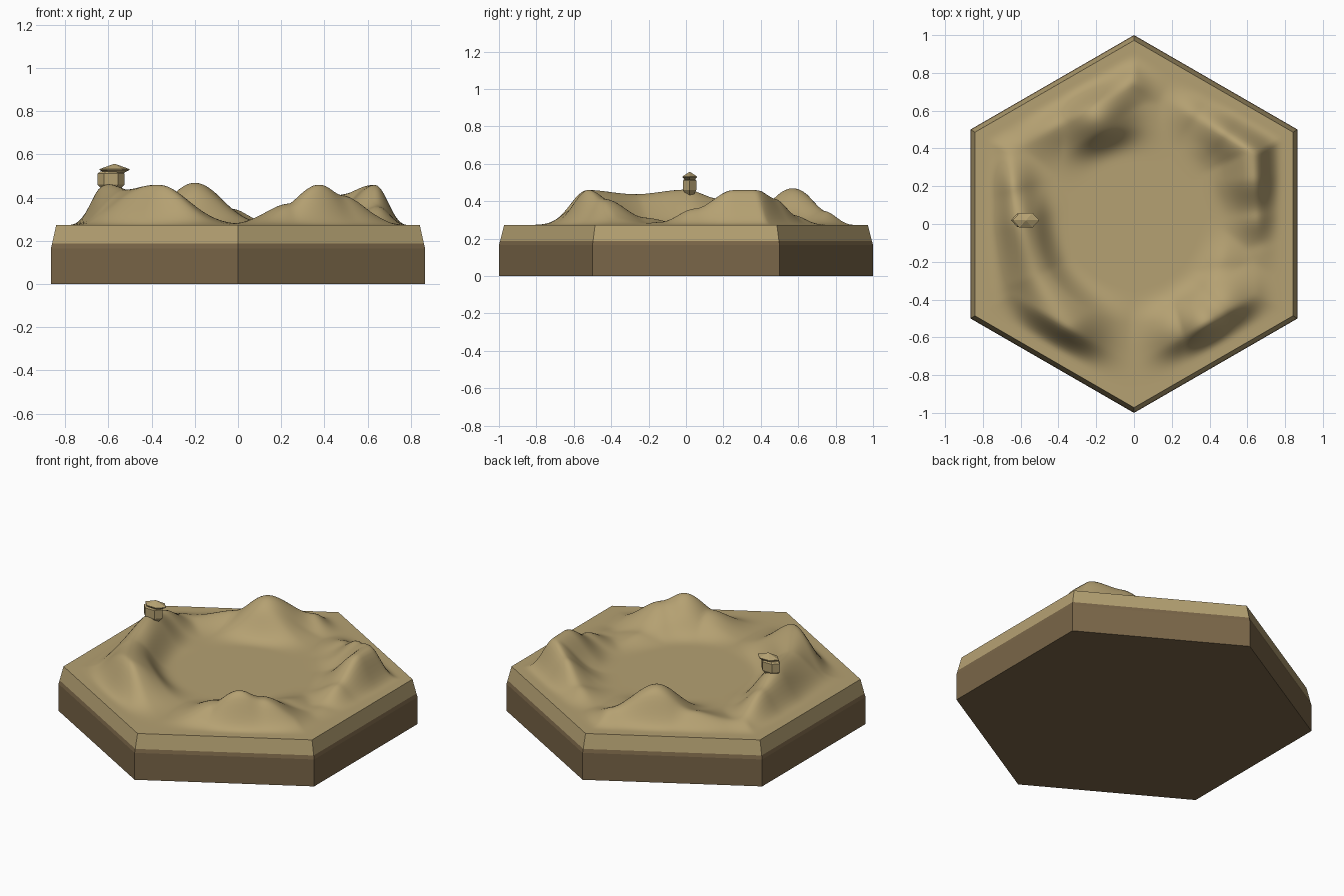
import bpy, bmesh, math
from mathutils import Vector

if "Cube" in bpy.data.objects:
    bpy.data.objects.remove(bpy.data.objects["Cube"])

def mat(name, rgb):
    m = bpy.data.materials.new(name)
    m.diffuse_color = (*rgb, 1)
    m.use_nodes = True
    m.node_tree.nodes["Principled BSDF"].inputs["Base Color"].default_value = m.diffuse_color
    return m

sand = mat("sand", (0.46, 0.355, 0.168))
earth = mat("earth", (0.195, 0.133, 0.065))

def add(name, bm, *mats):
    me = bpy.data.meshes.new(name)
    bm.to_mesh(me)
    bm.free()
    for m in mats:
        me.materials.append(m)
    ob = bpy.data.objects.new(name, me)
    bpy.context.collection.objects.link(ob)
    return ob

def loft(levels, cx=0, cy=0, sy=1, start=90, cap_top=True):
    """Six-sided stack of (radius, z) levels."""
    bm = bmesh.new()
    rings = []
    for r, z in levels:
        rings.append([bm.verts.new((cx + r * math.cos(math.radians(start + 60 * k)),
                                    cy + sy * r * math.sin(math.radians(start + 60 * k)), z))
                      for k in range(6)])
    for a, b in zip(rings, rings[1:]):
        for k in range(6):
            j = (k + 1) % 6
            bm.faces.new((a[k], a[j], b[j], b[k]))
    bm.faces.new(rings[0][::-1])
    if cap_top:
        bm.faces.new(rings[-1])
    return bm

# Hexagonal tile base: earth below, sand on the bevelled rim
TOP, RIM = 0.273, 0.972
bm = loft([(1, 0), (1, 0.165), (0.994, 0.187), (RIM, TOP)], cap_top=False)
for f in bm.faces:
    f.material_index = 1 if f.calc_center_median().z > 0.19 else 0
add("tile_base", bm, earth, sand)

# Dunes: ridge lines of (x, y, height, width)
RIDGES = [
    [(-0.62, 0.43, 0.03, 0.10), (-0.40, 0.56, 0.08, 0.11), (-0.20, 0.57, 0.197, 0.125), (-0.04, 0.76, 0.08, 0.09)],
    [(0.34, 0.60, 0.06, 0.09), (0.50, 0.49, 0.15, 0.10), (0.62, 0.39, 0.187, 0.10),
     (0.635, 0.25, 0.187, 0.10), (0.66, 0.05, 0.09, 0.09), (0.70, -0.12, 0.02, 0.08)],
    [(0.24, -0.56, 0.10, 0.11), (0.38, -0.53, 0.19, 0.12), (0.47, -0.44, 0.14, 0.12), (0.45, -0.22, 0.04, 0.10)],
    [(-0.68, 0.40, 0.04, 0.08), (-0.64, 0.18, 0.14, 0.08), (-0.60, 0.0, 0.19, 0.09),
     (-0.52, -0.27, 0.165, 0.10), (-0.37, -0.54, 0.188, 0.14)],
]

def smooth(t):
    t = min(max(t, 0), 1)
    return t * t * (3 - 2 * t)

def height(x, y):
    p = Vector((x, y))
    total = 0
    for ridge in RIDGES:
        best = 0
        for a, b in zip(ridge, ridge[1:]):
            va, vb = Vector(a[:2]), Vector(b[:2])
            d = vb - va
            t = min(max((p - va).dot(d) / d.length_squared, 0), 1)
            e = smooth(t)
            h = a[2] + (b[2] - a[2]) * e
            s = a[3] + (b[3] - a[3]) * e
            best = max(best, h * math.exp(-(p - va - d * t).length_squared / (2 * s * s)))
        total += best ** 4
    total = total ** 0.25
    # level off towards the hexagon rim and the central basin
    ax, ay = abs(x), abs(y)
    edge = max(ax, ax * 0.5 + ay * 0.866)
    return total * smooth((0.785 - edge) / 0.145) * smooth((p.length - 0.34) / 0.18)

bm = bmesh.new()
N = 56
corner = [Vector((math.cos(math.radians(90 + 60 * k)), math.sin(math.radians(90 + 60 * k)))) * RIM
          for k in range(6)]
for k in range(6):
    u, w = corner[k] / N, corner[(k + 1) % 6] / N
    g = {}
    for i in range(N + 1):
        for j in range(N + 1 - i):
            q = u * i + w * j
            g[i, j] = bm.verts.new((q.x, q.y, TOP + height(q.x, q.y)))
    for i in range(N):
        for j in range(N - i):
            bm.faces.new((g[i, j], g[i + 1, j], g[i, j + 1]))
            if i + j < N - 1:
                bm.faces.new((g[i + 1, j], g[i + 1, j + 1], g[i, j + 1]))
bmesh.ops.remove_doubles(bm, verts=bm.verts, dist=1e-5)
bmesh.ops.smooth_vert(bm, verts=[v for v in bm.verts if not v.is_boundary], factor=0.5,
                      use_axis_x=False, use_axis_y=False, use_axis_z=True)
for f in bm.faces:
    f.smooth = True
add("dunes", bm, sand)

# Small lookout hut on the left ridge
add("hut_body", loft([(0.035, 0.43), (0.063, 0.46), (0.063, 0.511), (0.05, 0.52)],
                     -0.588, 0.02, 0.64, 0), sand)
add("hut_roof", loft([(0.04, 0.512), (0.07, 0.529), (0.07, 0.532), (0.004, 0.556)],
                     -0.572, 0.02, 0.64, 0), sand)
